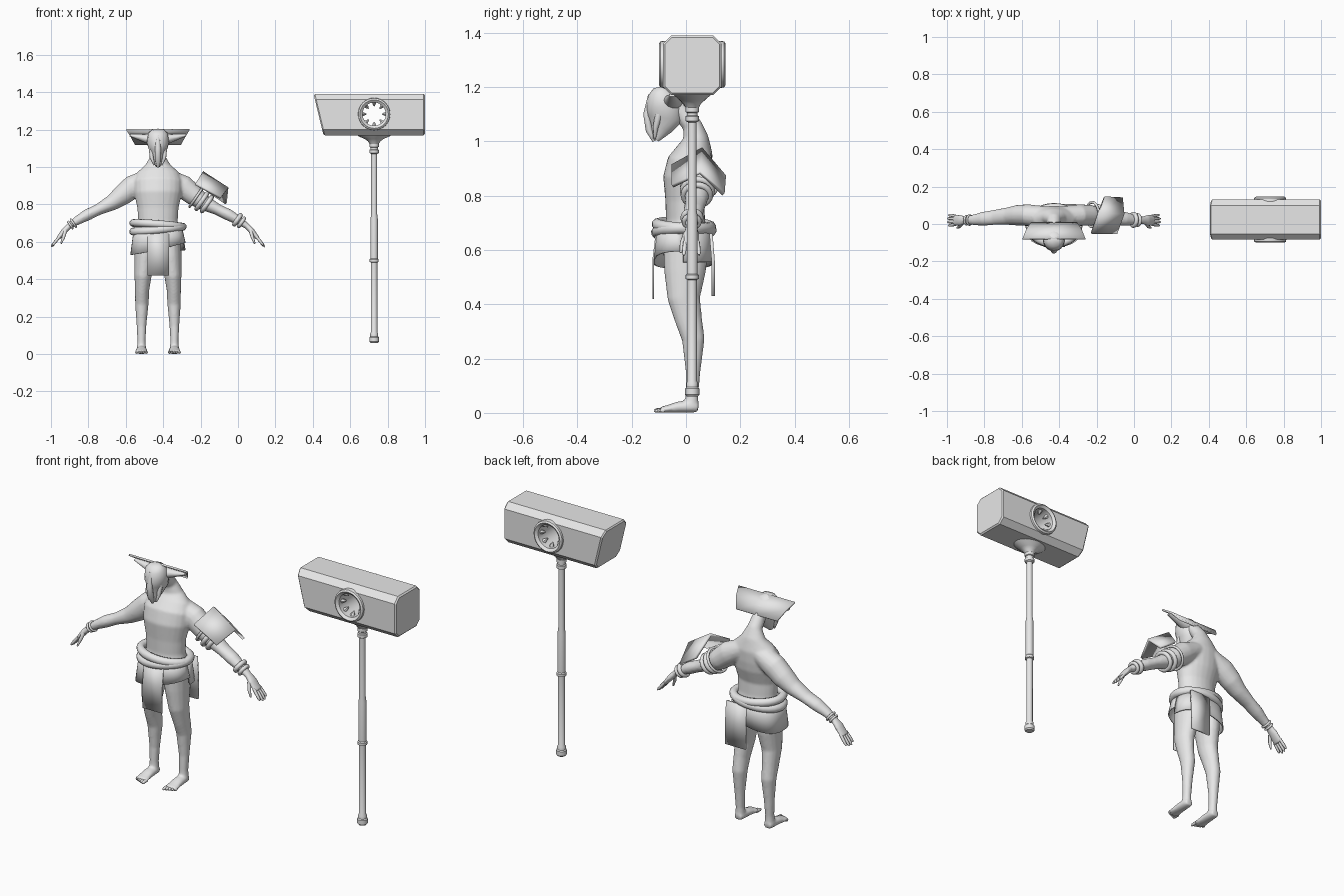
import bpy, bmesh
from math import sin, cos, pi, radians
from mathutils import Vector, Matrix

cube = bpy.data.objects.get("Cube")
if cube:
    bpy.data.objects.remove(cube, do_unlink=True)

grey = bpy.data.materials.new("plain_grey")
grey.use_nodes = True
grey.diffuse_color = (0.8, 0.8, 0.8, 1)
grey.node_tree.nodes["Principled BSDF"].inputs["Base Color"].default_value = (0.8, 0.8, 0.8, 1)

X, Y, Z = Vector((1, 0, 0)), Vector((0, 1, 0)), Vector((0, 0, 1))
FIGURE = (-0.428, 0, 0)
HAMMER = (0.728, 0.023, 0)


def finish(name, bm, loc, angle=40):
    """Turn a bmesh into a named, shaded object."""
    bmesh.ops.recalc_face_normals(bm, faces=bm.faces)
    me = bpy.data.meshes.new(name)
    bm.to_mesh(me)
    bm.free()
    me.materials.append(grey)
    for p in me.polygons:
        p.use_smooth = True
    me.set_sharp_from_angle(angle=radians(angle))
    ob = bpy.data.objects.new(name, me)
    ob.location = loc
    bpy.context.collection.objects.link(ob)
    return ob


def skin_rings(bm, rings, closed=False, cap=True):
    n = len(rings[0])
    pairs = list(zip(rings, rings[1:])) + ([(rings[-1], rings[0])] if closed else [])
    for lo, hi in pairs:
        for i in range(n):
            j = (i + 1) % n
            bm.faces.new((lo[i], lo[j], hi[j], hi[i]))
    if cap and not closed:
        bm.faces.new(rings[0])
        bm.faces.new(rings[-1])


def loft(bm, sections, axis, closed=False, n=16):
    """Sections are (x, y, z, radius along axis, radius across)."""
    pts = [Vector(s[:3]) for s in sections]
    rings = []
    for k, s in enumerate(sections):
        if closed:
            t = pts[(k + 1) % len(pts)] - pts[k - 1]
        else:
            t = pts[min(k + 1, len(pts) - 1)] - pts[max(k - 1, 0)]
        t.normalize()
        a = (axis - t * axis.dot(t)).normalized()
        b = t.cross(a)
        rings.append([bm.verts.new(pts[k] + a * s[3] * cos(2 * pi * i / n)
                                   + b * s[4] * sin(2 * pi * i / n)) for i in range(n)])
    skin_rings(bm, rings, closed)


def band(bm, centre, normal, u, ra, rb, r, n=28):
    """Closed roll lying around an ellipse."""
    nrm = Vector(normal).normalized()
    u = (u - nrm * u.dot(nrm)).normalized()
    v = nrm.cross(u)
    path = [Vector(centre) + u * ra * cos(2 * pi * i / n) + v * rb * sin(2 * pi * i / n) for i in range(n)]
    loft(bm, [(*p, r, r) for p in path], nrm, closed=True, n=10)


def lathe(bm, profile, n=20, closed=False):
    """Profile of (radius, height) about z."""
    rings = [[bm.verts.new((r * cos(2 * pi * i / n), r * sin(2 * pi * i / n), z)) for i in range(n)]
             for r, z in profile]
    skin_rings(bm, rings, closed)


def plate(name, rows, loc, thick):
    """Bent sheet from rows of points."""
    bm = bmesh.new()
    g = [[bm.verts.new(p) for p in row] for row in rows]
    for a, b in zip(g, g[1:]):
        for i in range(len(a) - 1):
            bm.faces.new((a[i], a[i + 1], b[i + 1], b[i]))
    ob = finish(name, bm, loc, 20)
    m = ob.modifiers.new("thickness", 'SOLIDIFY')
    m.thickness, m.offset = thick, 0
    return ob


# Body: torso, neck, arms, legs and feet fused into one skin
bm = bmesh.new()
torso = [(.58, 0, .12, .085), (.64, -.002, .118, .085), (.71, -.002, .106, .072), (.78, -.004, .11, .072),
         (.86, .003, .128, .088), (.92, .015, .132, .084), (.97, .033, .112, .066), (1.015, .036, .065, .046),
         (1.06, .022, .038, .036), (1.1, -.01, .034, .034), (1.14, -.05, .034, .034)]
loft(bm, [(0, y, z, rx, ry) for z, y, rx, ry in torso], X, n=24)
arm = [(.05, .04, .94, .055, .05), (.135, .047, .895, .058, .062), (.19, .047, .85, .056, .056),
       (.245, .042, .81, .047, .043), (.32, .035, .772, .04, .03), (.38, .028, .743, .037, .031),
       (.43, .022, .715, .028, .024), (.475, .02, .685, .021, .016), (.5, .02, .66, .03, .016),
       (.535, .02, .617, .03, .011)]
leg = [(.066, 0, .62, .058, .085), (.07, -.004, .52, .056, .077), (.08, -.008, .42, .046, .06),
       (.085, .01, .34, .038, .05), (.086, .027, .27, .036, .042), (.088, .026, .15, .026, .027),
       (.088, .022, .07, .022, .024), (.088, .02, .015, .026, .026)]
foot = [(.088, .045, .018, .022, .016), (.088, .02, .024, .027, .024), (.088, -.03, .021, .03, .021),
        (.088, -.07, .014, .034, .014), (.088, -.095, .011, .033, .011)]
for s in (-1, 1):
    loft(bm, [(s * p[0], *p[1:]) for p in arm], Y)
    for part in (leg, foot):
        loft(bm, [(s * p[0], *p[1:]) for p in part], X)
body = finish("body", bm, FIGURE, 180)
m = body.modifiers.new("fuse", 'REMESH')
m.mode, m.voxel_size, m.use_smooth_shade = 'VOXEL', 0.007, True
m = body.modifiers.new("soften", 'SMOOTH')
m.factor, m.iterations = 0.5, 4

# Fingers, thumbs and toes
for s, side in ((-1, "right"), (1, "left")):
    bm = bmesh.new()
    for i in range(4):
        y, k = .02 + (i - 1.5) * .015, 1 - .12 * abs(i - 1.4)
        loft(bm, [(s * (.525 + .048 * f * k), y + (i - 1.5) * .004 * f, .63 - .06 * f * k, r, r)
                  for f, r in ((0, .008), (.5, .008), (.85, .007), (1, .003))], Y, n=8)
    loft(bm, [(s * .495, 0, .66, .01, .01), (s * .505, -.014, .625, .009, .009),
              (s * .518, -.02, .59, .004, .004)], Y, n=8)
    finish(side + "_fingers", bm, FIGURE, 60)
    bm = bmesh.new()
    for i in range(5):
        x = s * (.088 + (i - 2) * .013)
        tip = -.118 + .006 * i
        loft(bm, [(x, -.08, .01, .008, .009), (x, tip + .008, .009, .0075, .008),
                  (x, tip, .007, .004, .004)], X, n=8)
    finish(side + "_toes", bm, FIGURE, 60)

# Head with drooping beak and cheek tusks
bm = bmesh.new()
skull = [(1.2, -.1, .03, .02), (1.18, -.095, .052, .048), (1.13, -.08, .06, .068), (1.085, -.077, .046, .066),
         (1.05, -.092, .03, .042), (1.005, -.112, .014, .013)]
loft(bm, [(0, y, z, rx, ry) for z, y, rx, ry in skull], X, n=20)
loft(bm, [(0, -.13, 1.17, .01, .01), (0, -.145, 1.1, .016, .013), (0, -.135, 1.04, .017, .014),
          (0, -.118, 1.0, .007, .006)], X, n=10)
for s in (-1, 1):
    loft(bm, [(s * .035, -.1, 1.1, .014, .014), (s * .034, -.112, 1.05, .01, .01),
              (s * .02, -.115, 1.01, .004, .004)], X, n=8)
finish("head", bm, FIGURE, 60)

# Wide crest, with the flesh that carries it beneath
bm = bmesh.new()
loft(bm, [(x, -.05, 1.17 - .03 * (1 - abs(x) / .15), .012 + .03 * (1 - abs(x) / .15),
           .006 + .03 * (1 - abs(x) / .15)) for x in (-.15, -.1, -.05, 0, .05, .1, .15)], Y, n=12)
finish("crest_underside", bm, FIGURE, 60)
plate("crest", [[(s * .168, -.08, 1.2) for s in (-1, 0, 1)], [(s * .148, -.03, 1.168) for s in (-1, 0, 1)],
                [(s * .122, .008, 1.12) for s in (-1, 0, 1)]], FIGURE, .01)

# Rolled belt
bm = bmesh.new()
band(bm, (0, -.008, .69), (.08, .05, 1), X, .132, .098, .021)
band(bm, (0, -.008, .668), (-.1, -.04, 1), X, .133, .1, .021)
finish("belt", bm, FIGURE, 60)


# Skirt with an uneven hem, longer on the right
def skirt_point(i, f, n=40):
    c, s = cos(2 * pi * i / n), sin(2 * pi * i / n)
    x = abs(c) ** .75 * (1 if c > 0 else -1)
    y = abs(s) ** .75 * (1 if s > 0 else -1)
    hem = .555 - .025 * max(0, -x) + (.04 * x if x > 0 and y < 0 else 0)
    return (x * (.125 + .02 * f), y * (.098 + .01 * f) - .01, .68 + (hem - .68) * f)


plate("skirt", [[skirt_point(i, f) for i in range(41)] for f in (0, .5, 1)], FIGURE, .006)
plate("front_panel", [[(x, -.121 + .012 * (z > .6), z) for x in (-.056, .06)] for z in (.66, .56, .42)], FIGURE, .006)
plate("back_panel", [[(x, .1 - .008 * (z > .6), z) for x in (.0, .12)] for z in (.66, .56, .43)], FIGURE, .012)

# Arm bands and wrist cuffs
down = (.8, 0, -.55)
for name, rolls in {
    "upper_arm_bands": ((.235, .042, .818, .053, .012), (.262, .04, .802, .048, .012), (.205, .05, .84, .066, .007)),
    "left_cuff": ((.425, .022, .718, .031, .012), (.447, .021, .704, .027, .01)),
    "right_cuff": ((-.452, .021, .7, .025, .006), (-.468, .02, .69, .022, .006)),
}.items():
    bm = bmesh.new()
    for x, y, z, R, r in rolls:
        band(bm, (x, y, z), (down[0] * (1 if x > 0 else -1), 0, down[2]), Y, R, R * .95, r, n=20)
    finish(name, bm, FIGURE, 60)

# Roof-shaped shoulder guard
plate("shoulder_guard", [[(.2, -.05, .91), (.335, -.05, .835)], [(.238, .06, .972), (.373, .052, .885)],
                         [(.268, .143, .87), (.365, .138, .805)]], FIGURE, .014)

# Hammer head: chamfered block, one end raked
bm = bmesh.new()
bmesh.ops.create_cube(bm, size=1)
for v in bm.verts:
    top = v.co.z > 0
    v.co = (.272 if v.co.x > 0 else (-.324 if top else -.271), .107 * (1 if v.co.y > 0 else -1), 1.39 if top else 1.17)
long_edges = [e for e in bm.edges if abs((e.verts[0].co - e.verts[1].co).x) > .3]
bmesh.ops.bevel(bm, geom=long_edges, offset=.03, segments=1, affect='EDGES')
ends = [e for e in bm.edges if abs((e.verts[0].co - e.verts[1].co).x) < .3]
bmesh.ops.bevel(bm, geom=ends, offset=.007, segments=1, affect='EDGES')
head = finish("hammer_head", bm, HAMMER, 15)

# Round opening through the block
turn = Matrix.Translation((0, 0, 1.283)) @ Matrix.Rotation(pi / 2, 4, 'X')
bm = bmesh.new()
lathe(bm, [(.07, -.2), (.07, .2)], 32)
bm.transform(turn)
cutter = finish("hole_cutter", bm, HAMMER)
cutter.hide_render = True
m = head.modifiers.new("hole", 'BOOLEAN')
m.operation, m.solver, m.object = 'DIFFERENCE', 'EXACT', cutter
bpy.context.view_layer.objects.active = head
bpy.ops.object.modifier_apply(modifier="hole")
bpy.data.objects.remove(cutter, do_unlink=True)

# Rim lining the opening, with teeth pointing inward
bm = bmesh.new()
half = [(.087, .1), (.085, .117), (.076, .123), (.062, .112)]
lathe(bm, half + [(r, -z) for r, z in reversed(half)], 32, closed=True)
for z in (-.085, .085):
    for i in range(8):
        d = Vector((cos(pi * i / 4), sin(pi * i / 4), 0))
        loft(bm, [(*(d * q + Z * z * k), r, r) for q, r, k in ((.066, .014, 1), (.054, .009, .95), (.042, .002, .85))], Z, n=6)
bm.transform(turn)
finish("hammer_rim", bm, HAMMER, 30)

# Flared collar and turned handle
bm = bmesh.new()
loft(bm, [(0, 0, 1.178, .1, .075), (0, 0, 1.165, .085, .062), (0, 0, 1.15, .05, .045),
          (0, 0, 1.138, .034, .032), (0, 0, 1.12, .022, .022)], X, n=24)
finish("hammer_collar", bm, HAMMER, 50)
bm = bmesh.new()
lathe(bm, [(.02, .06), (.026, .067), (.026, .09), (.021, .095), (.021, .11), (.017, .118), (.017, .49),
           (.024, .493), (.024, .507), (.02, .512), (.02, .72), (.016, .75), (.016, 1.07), (.025, 1.075),
           (.025, 1.092), (.02, 1.095), (.02, 1.105), (.025, 1.108), (.025, 1.124), (.018, 1.13), (.018, 1.165)])
finish("hammer_handle", bm, HAMMER, 30)
